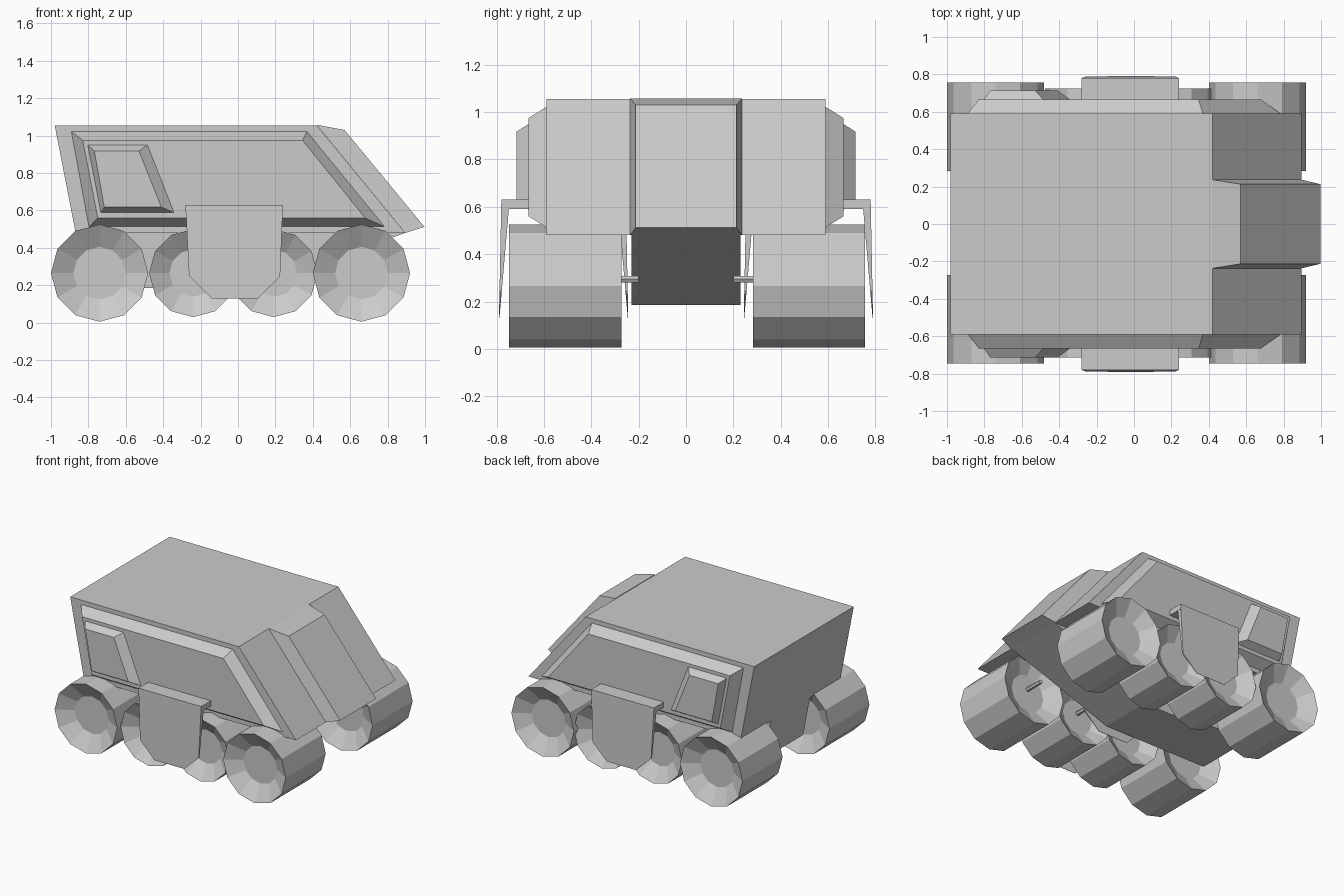
import bpy, bmesh, math

old = bpy.data.objects.get("Cube")
if old:
    bpy.data.objects.remove(old, do_unlink=True)

grey = bpy.data.materials.new("hull_grey")
grey.use_nodes = True
colour = (0.6, 0.6, 0.6, 1)
grey.diffuse_color = colour
grey.node_tree.nodes["Principled BSDF"].inputs["Base Color"].default_value = colour


def loft(name, rings):
    """Join equal-length rings of points into a capped, flat-shaded solid."""
    bm = bmesh.new()
    loops = [[bm.verts.new(p) for p in ring] for ring in rings]
    for a, b in zip(loops, loops[1:]):
        for i in range(len(a)):
            j = (i + 1) % len(a)
            bm.faces.new((a[i], a[j], b[j], b[i]))
    bm.faces.new(loops[0])
    bm.faces.new(loops[-1])
    bmesh.ops.recalc_face_normals(bm, faces=bm.faces)
    mesh = bpy.data.meshes.new(name)
    bm.to_mesh(mesh)
    bm.free()
    mesh.materials.append(grey)
    obj = bpy.data.objects.new(name, mesh)
    bpy.context.collection.objects.link(obj)
    return obj


def flat(profile, y):
    """Place an x-z profile at a given y."""
    return [(x, y, z) for x, z in profile]


def extrude(name, profile, y0, y1):
    return loft(name, [flat(profile, y0), flat(profile, y1)])


def circle(x, y, z, r, n=12):
    return [(x + r * math.cos(math.tau * i / n), y, z + r * math.sin(math.tau * i / n))
            for i in range(n)]


# Main hull and the narrower belly between the wheels
extrude("hull", [(-0.98, 1.055), (0.42, 1.055), (0.895, 0.48), (-0.868, 0.48)], -0.59, 0.59)
extrude("belly", [(-0.868, 0.48), (0.895, 0.48), (0.05, 0.185), (-0.812, 0.185)], -0.23, 0.23)

# Raised front hatch with tapered sides
loft("front_hatch", [
    [(0.42, -0.237, 1.058), (0.42, 0.237, 1.058), (0.895, 0.237, 0.48), (0.895, -0.237, 0.48)],
    [(0.57, -0.213, 1.03), (0.57, 0.213, 1.03), (0.997, 0.213, 0.512), (0.997, -0.213, 0.512)]])

panel_base = [(-0.895, 1.025), (0.37, 1.025), (0.79, 0.51), (-0.80, 0.51)]
panel_face = [(-0.83, 0.975), (0.345, 0.975), (0.68, 0.56), (-0.75, 0.56)]
door_base = [(-0.807, 0.953), (-0.48, 0.953), (-0.335, 0.585), (-0.735, 0.585)]
door_face = [(-0.768, 0.918), (-0.53, 0.918), (-0.41, 0.618), (-0.715, 0.618)]
shield = [(-0.28, 0.63), (0.24, 0.63), (0.225, 0.245), (0.105, 0.13), (-0.14, 0.13), (-0.262, 0.25)]
wheels = [("rear", -0.74, 0.26, 0.237), ("middle_rear", -0.24, 0.235, 0.205),
          ("middle_front", 0.19, 0.235, 0.205), ("front", 0.66, 0.26, 0.237)]

for side, s in (("left", 1), ("right", -1)):
    # Bevelled side panel and its door
    loft(side + "_side_panel", [flat(panel_base, s * 0.585), flat(panel_face, s * 0.665)])
    loft(side + "_door", [flat(door_base, s * 0.66), flat(door_face, s * 0.715)])

    # Wheels with a dished hub on both faces
    mid = s * 0.515 + 0.005
    for label, x, r, half in wheels:
        hub = r * 0.54
        loft(f"{side}_{label}_wheel", [
            circle(x, mid - half + 0.07, 0.265, hub), circle(x, mid - half, 0.265, r),
            circle(x, mid + half, 0.265, r), circle(x, mid + half - 0.07, 0.265, hub)])
        loft(f"{side}_{label}_axle", [circle(x, s * 0.2, 0.295, 0.016, 6),
                                      circle(x, mid, 0.295, 0.016, 6)])

    # Suspension arch: a bridge with a tapering guard on each end
    bridge = [(-0.28, 0.59), (0.24, 0.59), (0.24, 0.63), (-0.28, 0.63)]
    extrude(side + "_arch_bridge", bridge, s * 0.25, s * 0.78)
    for label, d in (("outer", 1), ("inner", -1)):
        outside = [(x, s * (0.517 + d * (0.263 + (0.63 - z) * 0.02)), z) for x, z in shield]
        inside = [(x, s * (0.517 + d * (0.228 + (0.63 - z) * 0.086)), z) for x, z in shield]
        loft(f"{side}_{label}_guard", [inside, outside])
